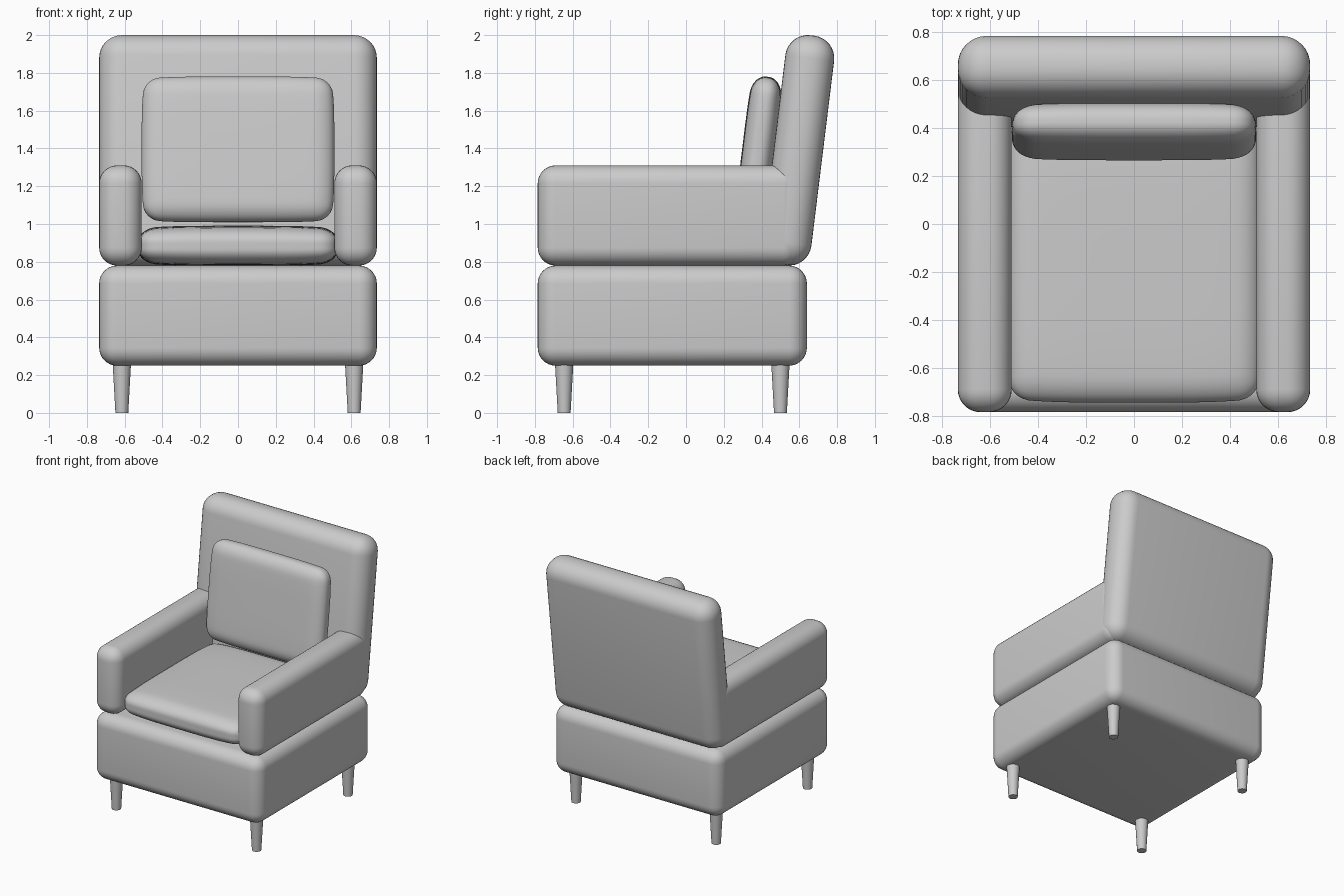
import bpy
import bmesh
import math
from mathutils import Vector

if "Cube" in bpy.data.objects:
    bpy.data.objects.remove(bpy.data.objects["Cube"])

TILT = -math.radians(7)  # lean of the back


def finish(name, bm, loc, rot_x=0.0):
    me = bpy.data.meshes.new(name)
    bm.to_mesh(me)
    bm.free()
    for p in me.polygons:
        p.use_smooth = True
    ob = bpy.data.objects.new(name, me)
    ob.location = loc
    ob.rotation_euler.x = rot_x
    bpy.context.collection.objects.link(ob)
    return ob


def padded_block(name, loc, size, radius, rot_x=0.0):
    """Upholstered box with rounded edges."""
    bm = bmesh.new()
    bmesh.ops.create_cube(bm, size=1)
    bmesh.ops.scale(bm, vec=size, verts=bm.verts)
    bmesh.ops.bevel(bm, geom=bm.edges[:], offset=radius, segments=8,
                    profile=0.5, affect='EDGES')
    return finish(name, bm, loc, rot_x)


def cushion(name, loc, size, radius, bulge, rot_x=0.0):
    """Rounded box whose faces swell; bulge[i] pulls in axis i at the rim."""
    bm = bmesh.new()
    bmesh.ops.create_cube(bm, size=2)
    bmesh.ops.subdivide_edges(bm, edges=bm.edges[:], cuts=27, use_grid_fill=True)
    half = Vector(size) / 2
    for v in bm.verts:
        # denser spacing near the rim, then project onto a rounded box
        p = Vector([math.sin(c * math.pi / 2) * h for c, h in zip(v.co, half)])
        core = Vector([max(-(h - radius), min(h - radius, c)) for c, h in zip(p, half)])
        p = core + (p - core).normalized() * radius
        n = [c / h for c, h in zip(p, half)]
        for i in range(3):
            others = sum(n[j] ** 4 for j in range(3) if j != i)
            p[i] *= 1 - bulge[i] * others
        v.co = p
    return finish(name, bm, loc, rot_x)


# Base and back
padded_block("base", (0, -0.0725, 0.515), (1.47, 1.425, 0.53), 0.095)
padded_block("backrest", (0, 0.595, 1.39), (1.47, 0.26, 1.225), 0.12, TILT)

# Arms
for side, s in (("left", -1), ("right", 1)):
    padded_block(side + "_arm", (s * 0.6225, -0.0875, 1.045),
                 (0.225, 1.395, 0.53), 0.095)

# Cushions
cushion("seat_cushion", (0, -0.1525, 0.885), (1.06, 1.185, 0.212), 0.085,
        (0.02, 0.03, 0.14))
cushion("back_cushion", (0, 0.385, 1.395), (1.02, 0.175, 0.775), 0.08,
        (0.035, 0.11, 0.03), TILT)

# Tapered legs
for side, x in (("left", -0.615), ("right", 0.615)):
    for end, y in (("front", -0.645), ("back", 0.5)):
        bm = bmesh.new()
        bmesh.ops.create_cone(bm, cap_ends=True, segments=24, radius1=0.034,
                              radius2=0.049, depth=0.27)
        leg = finish(f"{end}_{side}_leg", bm, (x, y, 0.135))
        bpy.context.view_layer.objects.active = leg
        leg.select_set(True)
        bpy.ops.object.shade_smooth_by_angle(angle=math.radians(40))
        leg.select_set(False)
